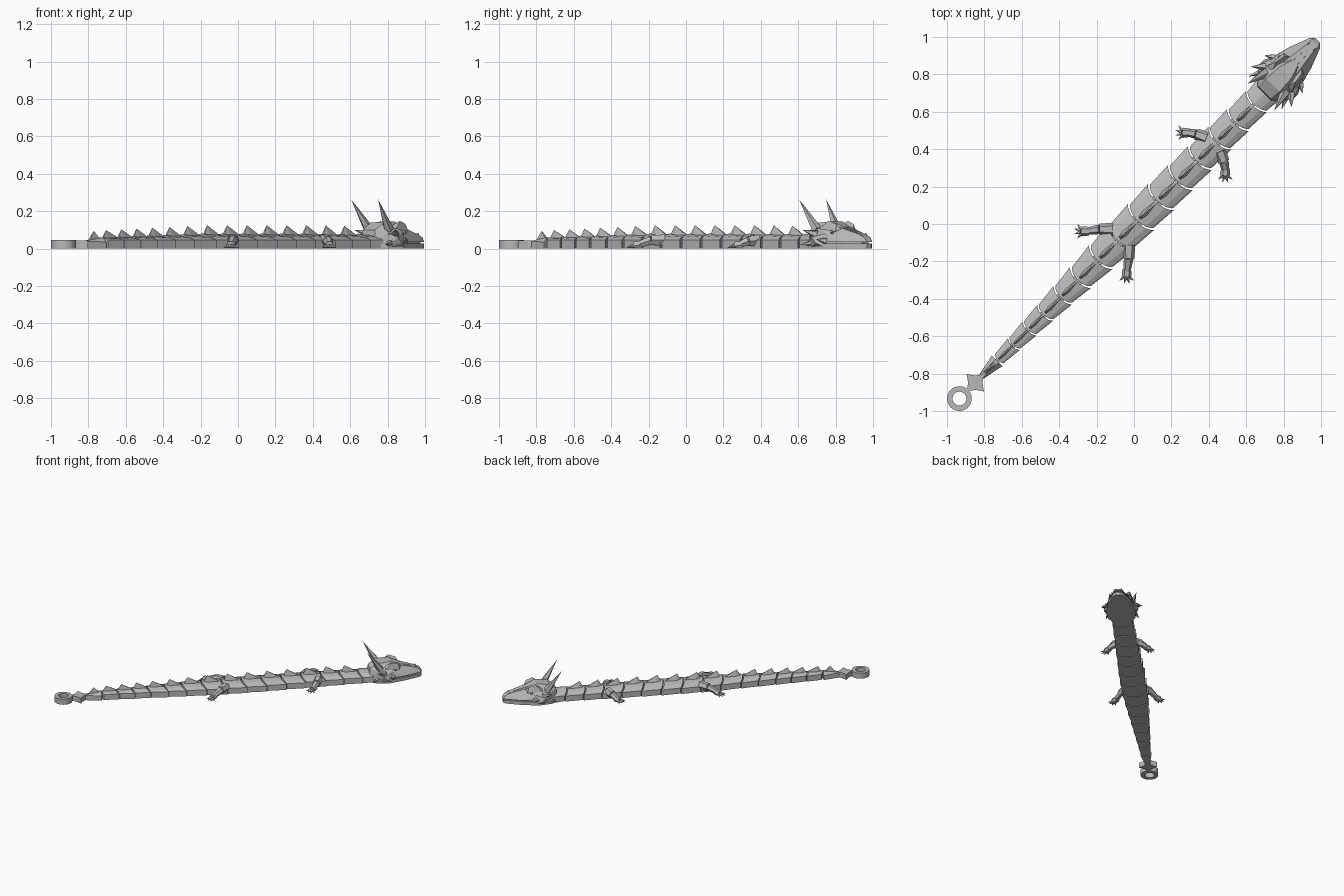
import bpy, bmesh
from math import pi, sin, cos, sqrt, atan2
from mathutils import Matrix, Vector

default_cube = bpy.data.objects.get("Cube")
if default_cube:
    bpy.data.objects.remove(default_cube, do_unlink=True)

# Single stone grey colour
grey = bpy.data.materials.new("stone_grey")
grey.use_nodes = True
colour = (0.48, 0.48, 0.48, 1)
grey.diffuse_color = colour
grey.node_tree.nodes["Principled BSDF"].inputs["Base Color"].default_value = colour

# Parts are modelled along +x (tail to head), then turned onto the diagonal
diagonal = Matrix.Rotation(pi / 4, 4, "Z")


def finish(name, bm):
    bmesh.ops.recalc_face_normals(bm, faces=bm.faces[:])
    bm.transform(diagonal)
    mesh = bpy.data.meshes.new(name)
    bm.to_mesh(mesh)
    bm.free()
    mesh.materials.append(grey)
    obj = bpy.data.objects.new(name, mesh)
    bpy.context.scene.collection.objects.link(obj)
    return obj


def hull(name, points):
    """Convex faceted solid around the points."""
    bm = bmesh.new()
    verts = [bm.verts.new(p) for p in points]
    result = bmesh.ops.convex_hull(bm, input=verts)
    spare = [v for v in result["geom_interior"] if isinstance(v, bmesh.types.BMVert)]
    bmesh.ops.delete(bm, geom=spare, context="VERTS")
    return finish(name, bm)


def both(points):
    """The points together with their reflection across the spine."""
    return points + [(x, -y, z) for x, y, z in points]


def pair(name, points):
    for side, sign in (("left", 1), ("right", -1)):
        hull(f"{side}_{name}", [(x, y * sign, z) for x, y, z in points])


def ring_points(centre, axis, radius, sides=6):
    turn = Vector(axis).to_track_quat("Z", "Y")
    return [tuple(Vector(centre) + turn @ Vector((radius * cos(2 * pi * i / sides),
            radius * sin(2 * pi * i / sides), 0))) for i in range(sides)]


def limb(name, start, end, r_start, r_end):
    """Tapered faceted bar on both sides, kept above the ground."""
    axis = Vector(end) - Vector(start)
    points = ring_points(start, axis, r_start) + ring_points(end, axis, r_end)
    pair(name, [(x, y, max(z, 0)) for x, y, z in points])


def spike(name, base, tip, radius):
    axis = Vector(tip) - Vector(base)
    pair(name, ring_points(base, axis, radius, 5) + [tip])


def prism(name, outline, z0, z1):
    bm = bmesh.new()
    low, high = [[bm.verts.new((x, y, z)) for x, y in outline] for z in (z0, z1)]
    bm.faces.new(low)
    bm.faces.new(high)
    n = len(outline)
    for i in range(n):
        j = (i + 1) % n
        bm.faces.new((low[i], low[j], high[j], high[i]))
    return finish(name, bm)


# Body segments: rounded rear, hollowed front, faceted back
SECTION = [(-1, 0.045), (-0.88, 0.054), (-0.6, 0.068), (-0.2, 0.077), (0, 0.08),
           (0.2, 0.077), (0.6, 0.068), (0.88, 0.054), (1, 0.045)]


def body_segment(name, rear, front, w_rear, w_front, scale):
    bm = bmesh.new()
    rows = []
    for t, z in SECTION:
        bow = 0.6 * (1 - sqrt(1 - 0.85 * t * t))
        top = 0.045 + (z - 0.045) * scale
        xr, xf = rear + bow * w_rear, front + bow * w_front
        corners = [(xr, t * w_rear, 0), (xr, t * w_rear, top),
                   (xf, t * w_front, 0.045 + (top - 0.045) * 0.75), (xf, t * w_front, 0)]
        rows.append([bm.verts.new(c) for c in corners])
    for a, b in zip(rows, rows[1:]):
        for i in range(4):
            j = (i + 1) % 4
            bm.faces.new((a[i], a[j], b[j], b[i]))
    bm.faces.new(rows[0])
    bm.faces.new(rows[-1])
    finish(name, bm)


def half_width(x):
    if x < -0.15:
        return 0.03 + 0.065 * min(1, (x + 1.12) / 0.97)
    return 0.095 - 0.02 * max(0, x - 0.15) / 0.8


lengths = [0.115] * 3 + [0.13] * 2 + [0.15] * 7 + [0.14] * 2
rear = -1.03
for number, length in enumerate(lengths, 1):
    front = rear + length - 0.008
    w_rear, w_front = half_width(rear), half_width(front)
    scale = min(1, w_rear / 0.085)
    body_segment(f"body_segment_{number}", rear, front, w_rear * 0.93, w_front * 1.04, scale)
    # Back spine leaning to the tail, and the link across the gap
    peak = 0.08 + 0.045 * scale
    w = 0.24 * w_rear
    hull(f"back_spine_{number}", both([
        (rear + 0.005, w * 0.5, 0.055), (rear + 0.4 * length, w, 0.055),
        (front + 0.01, w * 0.4, 0.06), (rear + 0.28 * length, 0, peak)]))
    link = w_rear * 0.35
    hull(f"joint_link_{number}", both([(x, link, z) for x in (rear - 0.03, rear + 0.03)
                                       for z in (0.005, 0.04)]))
    rear += length
neck_start = rear
body_segment("neck", neck_start, neck_start + 0.1, 0.072, 0.085, 1)

# Tail tip, its little spine, flared tail fin and hanging ring
hull("tail_tip", both([(-1.035, 0.04, 0), (-1.035, 0.04, 0.035), (-1.035, 0.012, 0.06),
                       (-1.17, 0.012, 0), (-1.17, 0.01, 0.04)]))
hull("tail_spine", both([(-1.05, 0.01, 0.05), (-1.13, 0.008, 0.04), (-1.09, 0, 0.095)]))
fin = []
for i in range(8):
    r = 0.066 if i % 2 == 0 else 0.038
    fin.append((-1.2 + r * cos(i * pi / 4), r * sin(i * pi / 4)))
prism("tail_fin", fin, 0, 0.042)

bm = bmesh.new()
SIDES = 40
loops = []
for i in range(SIDES):
    c, s = cos(2 * pi * i / SIDES), sin(2 * pi * i / SIDES)
    loops.append([bm.verts.new((-1.32 + r * c, r * s, z))
                  for r, z in ((0.066, 0), (0.066, 0.045), (0.037, 0.045), (0.037, 0))])
for i in range(SIDES):
    a, b = loops[i], loops[(i + 1) % SIDES]
    for k in range(4):
        m = (k + 1) % 4
        bm.faces.new((a[k], a[m], b[m], b[k]))
finish("hanging_ring", bm)

# Legs: thigh, shin, foot and fanned claws
for name, hip, knee, foot in (
        ("front", (0.6, 0.05, 0.045), (0.575, 0.105, 0.04), (0.545, 0.145, 0.02)),
        ("rear", (-0.1, 0.06, 0.045), (-0.15, 0.11, 0.045), (-0.21, 0.155, 0.02))):
    limb(f"{name}_thigh", hip, knee, 0.035, 0.03)
    limb(f"{name}_shin", knee, foot, 0.026, 0.019)
    limb(f"{name}_foot", (foot[0] + 0.012, foot[1] - 0.012, 0.02),
         (foot[0] - 0.015, foot[1] + 0.015, 0.014), 0.023, 0.027)
    heading = atan2(1, -1)
    for claw in range(4):
        angle = heading + (claw - 1.5) * 0.6
        base = (foot[0] - 0.01 + 0.014 * cos(angle), foot[1] + 0.01 + 0.014 * sin(angle), 0.013)
        tip = (foot[0] - 0.01 + 0.05 * cos(angle), foot[1] + 0.01 + 0.05 * sin(angle), 0.004)
        spike(f"{name}_claw_{claw + 1}", base, tip, 0.012)

# Head: lower jaw, recessed mouth, snout and cranium
hull("lower_jaw", both([(x, y, z) for z in (0, 0.026) for x, y in
     ((0.97, 0.06), (1.03, 0.1), (1.13, 0.115), (1.26, 0.08), (1.37, 0.035), (1.385, 0.015))]))
hull("mouth_inside", both([(x, y, z) for z in (0.02, 0.042) for x, y in
     ((1.0, 0.06), (1.13, 0.1), (1.26, 0.066), (1.355, 0.025))]))
hull("upper_snout", both([(1.05, 0.1, 0.036), (1.13, 0.112, 0.036), (1.26, 0.08, 0.036),
     (1.37, 0.038, 0.036), (1.388, 0.018, 0.036), (1.37, 0.025, 0.06), (1.33, 0.026, 0.078),
     (1.2, 0.045, 0.115), (1.08, 0.06, 0.125), (1.12, 0.1, 0.08)]))
hull("cranium", both([(0.98, 0.06, 0.02), (0.99, 0.045, 0.1), (1.04, 0.1, 0.02),
     (1.04, 0.09, 0.09), (1.05, 0.05, 0.138), (1.14, 0.045, 0.145), (1.15, 0.1, 0.07),
     (1.22, 0.02, 0.115), (1.15, 0.105, 0.03)]))
hull("nose_ridge", both([(1.15, 0.018, 0.13), (1.2, 0.02, 0.1), (1.34, 0.008, 0.07),
                         (1.3, 0.012, 0.09)]))

# Brows, eyes, nostrils and cheek plates
pair("brow", [(1.1, 0.055, 0.12), (1.1, 0.095, 0.105), (1.15, 0.075, 0.148),
              (1.22, 0.045, 0.105), (1.21, 0.08, 0.09), (1.2, 0.065, 0.132)])
pair("eye", ring_points((1.18, 0.07, 0.088), (0.3, 1, 0.3), 0.014)
     + ring_points((1.184, 0.088, 0.092), (0.3, 1, 0.3), 0.007))
pair("nostril", [(1.32, 0.018, 0.07), (1.36, 0.018, 0.06), (1.34, 0.03, 0.06),
                 (1.34, 0.022, 0.084)])
pair("cheek_plate", [(1.02, 0.09, 0), (1.04, 0.1, 0.08), (1.15, 0.1, 0.08),
                     (1.17, 0.1, 0), (1.11, 0.13, 0.03), (1.08, 0.13, 0.06)])

# Tall horns and the frill of cheek spikes
spike("horn", (1.065, 0.075, 0.1), (0.958, 0.102, 0.262), 0.028)
spike("upper_frill_spike", (1.09, 0.1, 0.075), (1.035, 0.155, 0.1), 0.024)
spike("lower_frill_spike", (1.07, 0.09, 0.035), (0.99, 0.125, 0.02), 0.024)
spike("cheek_spike", (1.16, 0.1, 0.04), (1.13, 0.145, 0.05), 0.02)
